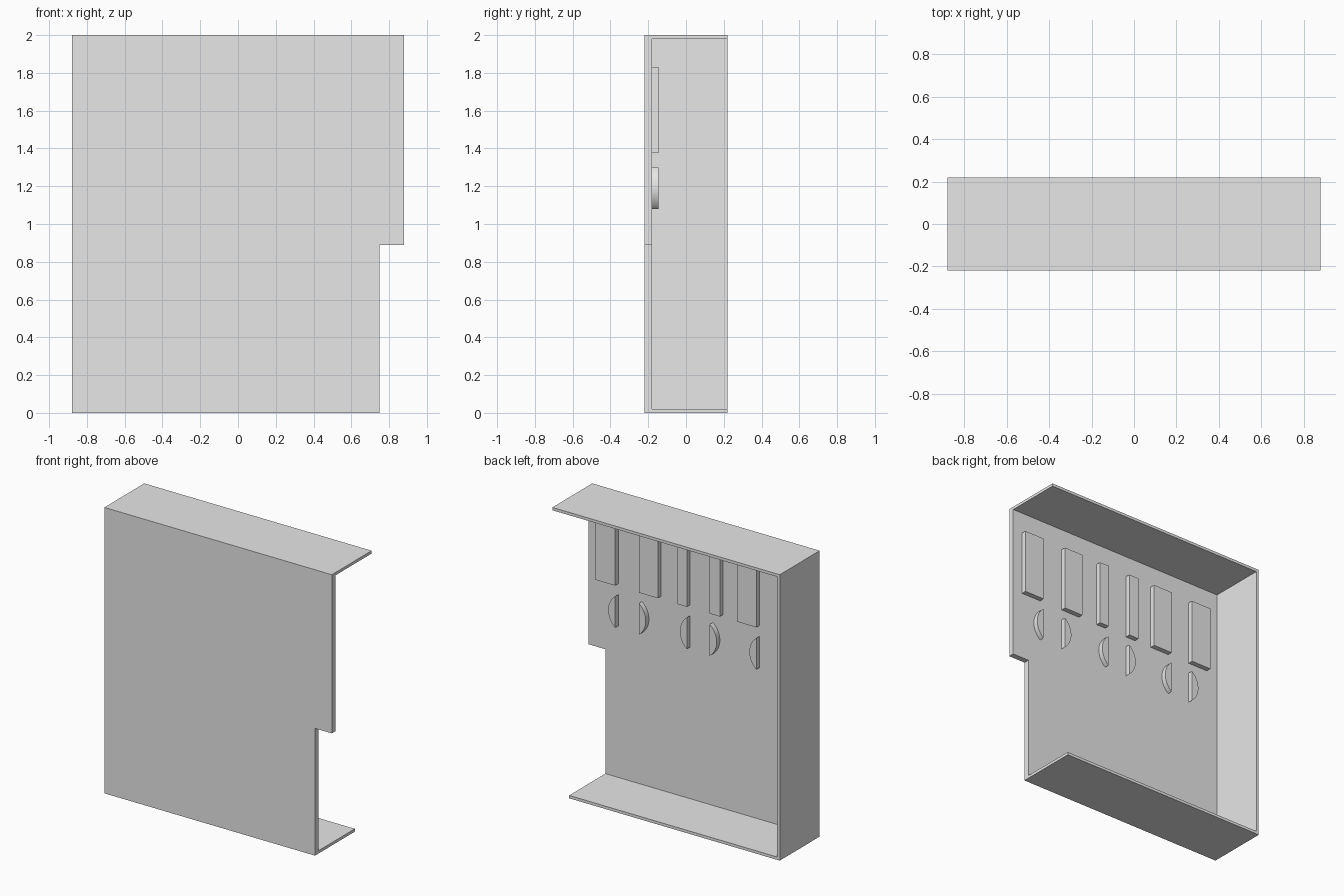
import bpy
import math

cube = bpy.data.objects.get("Cube")
if cube:
    bpy.data.objects.remove(cube, do_unlink=True)

grey = bpy.data.materials.new("plain grey")
grey.use_nodes = True
grey.diffuse_color = (0.8, 0.8, 0.8, 1)
grey.node_tree.nodes["Principled BSDF"].inputs["Base Color"].default_value = (0.8, 0.8, 0.8, 1)

LEFT, RIGHT, STEP = 0.88, -0.88, 0.75
FRONT, INNER, BACK = -0.22, -0.18, 0.22
RIDGE = -0.145
SKIN = 0.02


def prism(name, outline, y0, y1):
    """Extrude an outline of (x, z) points from y0 to y1."""
    n = len(outline)
    verts = [(x, y, z) for y in (y0, y1) for x, z in outline]
    faces = [tuple(range(n)), tuple(reversed(range(n, 2 * n)))]
    faces += [(i, i + n, (i + 1) % n + n, (i + 1) % n) for i in range(n)]
    if sum(a[0] * b[1] - b[0] * a[1] for a, b in zip(outline, outline[1:] + outline[:1])) < 0:
        faces = [f[::-1] for f in faces]
    mesh = bpy.data.meshes.new(name)
    mesh.from_pydata(verts, [], faces)
    mesh.materials.append(grey)
    obj = bpy.data.objects.new(name, mesh)
    bpy.context.collection.objects.link(obj)
    return obj


def box(name, x0, x1, z0, z1, y0, y1):
    return prism(name, [(x0, z0), (x1, z0), (x1, z1), (x0, z1)], y0, y1)


# Front panel with the lower corner stepped in
prism("front_panel", [(RIGHT, 0), (STEP, 0), (STEP, 0.89), (LEFT, 0.89), (LEFT, 2), (RIGHT, 2)],
      FRONT, INNER)

# Shelves and the single side wall behind it
box("top_panel", RIGHT, LEFT, 2 - SKIN, 2, INNER, BACK)
box("bottom_panel", RIGHT, STEP, 0, SKIN, INNER, BACK)
box("side_wall", RIGHT, RIGHT + SKIN, SKIN, 2 - SKIN, INNER, BACK)

# Raised rectangular blocks on the inside of the front panel
blocks = [(0.65, 0.805), (0.32, 0.467), (0.095, 0.168),
          (-0.16, -0.082), (-0.443, -0.294), (-0.773, -0.617)]
for i, (x0, x1) in enumerate(blocks):
    box(f"raised_block_{i + 1}", x0, x1, 1.375, 1.83, INNER, RIDGE)

# Bow-shaped pulls below, curving in alternate directions
HALF, SAG, MID = 0.11, 0.054, 1.19
radius = (HALF ** 2 + SAG ** 2) / (2 * SAG)
sweep = math.asin(HALF / radius)
for i, (x0, x1) in enumerate(blocks):
    flat, side = (x0, 1) if i % 2 == 0 else (x1, -1)
    angles = [sweep * (k / 10 - 1) for k in range(21)]
    arc = [(flat + side * (radius * math.cos(a) - radius + SAG), MID + radius * math.sin(a))
           for a in angles]
    pull = prism(f"curved_pull_{i + 1}", arc, INNER, RIDGE)
    bpy.ops.object.select_all(action="DESELECT")
    pull.select_set(True)
    bpy.context.view_layer.objects.active = pull
    bpy.ops.object.shade_smooth_by_angle(angle=math.radians(30))
